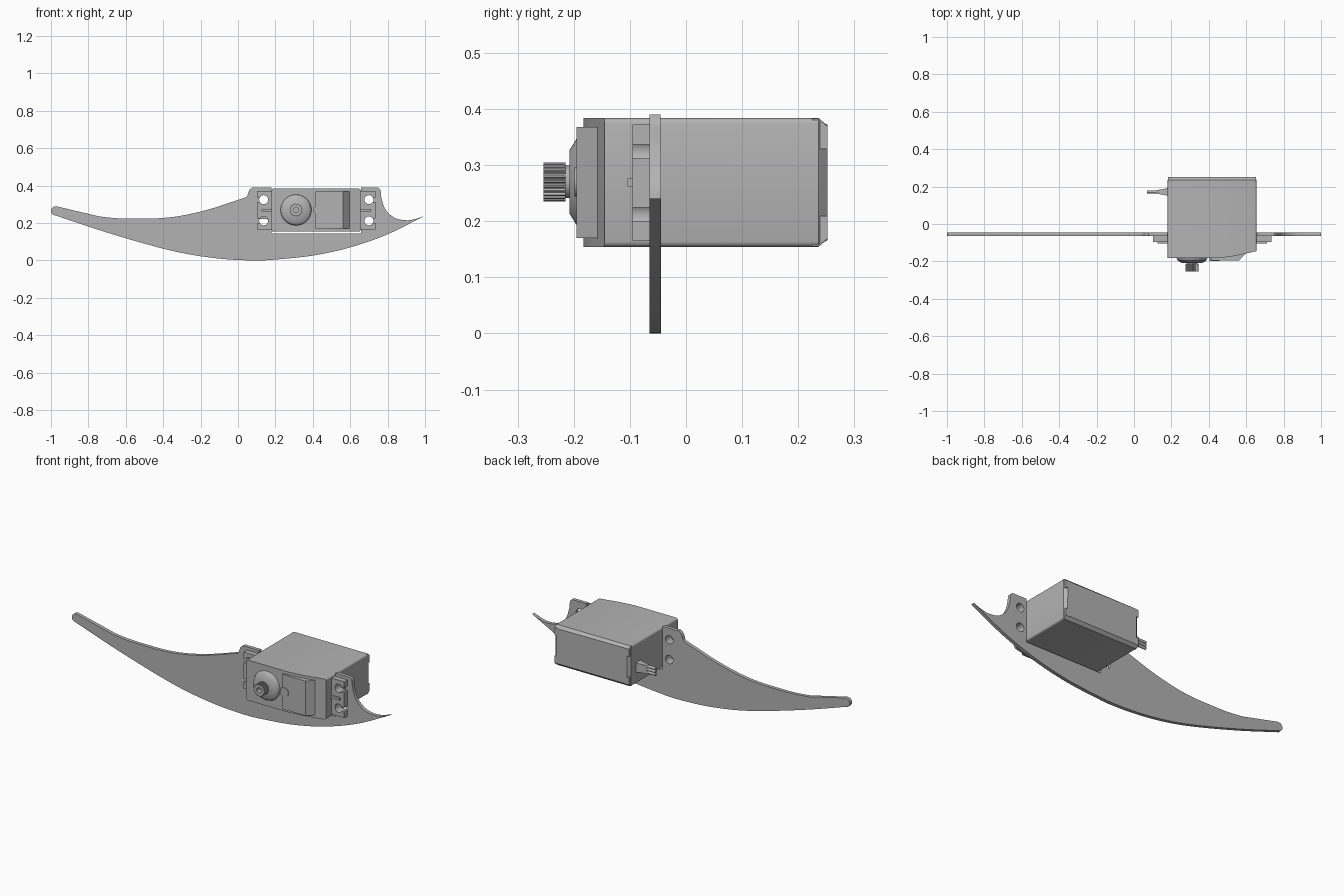
import bpy, bmesh
from math import sin, cos, pi, radians
from mathutils import Vector

cube = bpy.data.objects.get("Cube")
if cube:
    bpy.data.objects.remove(cube)

grey = bpy.data.materials.new("plain grey")
grey.use_nodes = True
grey.diffuse_color = (0.45, 0.45, 0.45, 1)
grey.node_tree.nodes["Principled BSDF"].inputs["Base Color"].default_value = (0.45, 0.45, 0.45, 1)

MID_X = 0.4185   # servo centre line
SHAFT = (0.31, 0.27)
HOLE_Z = (0.325, 0.212)


def finish(ob, name, angle=35):
    ob.name = name
    ob.data.materials.clear()
    ob.data.materials.append(grey)
    bpy.ops.object.select_all(action='DESELECT')
    ob.select_set(True)
    bpy.context.view_layer.objects.active = ob
    bpy.ops.object.shade_smooth_by_angle(angle=radians(angle))
    return ob


def smooth(points, steps=6):
    """Catmull-Rom curve through the points."""
    p = [Vector(q) for q in points]
    p = [2 * p[0] - p[1]] + p + [2 * p[-1] - p[-2]]
    out = []
    for a, b, c, d in zip(p, p[1:], p[2:], p[3:]):
        for i in range(steps):
            t = i / steps
            out.append(0.5 * (2 * b + (c - a) * t + (2 * a - 5 * b + 4 * c - d) * t * t
                              + (3 * b - a - 3 * c + d) * t ** 3))
    return [tuple(q) for q in out] + [tuple(points[-1])]


def arc(cx, cz, r, a0=0, a1=360, n=24):
    return [(cx + r * cos(radians(a0 + (a1 - a0) * i / n)),
             cz + r * sin(radians(a0 + (a1 - a0) * i / n))) for i in range(n + (a1 - a0 != 360))]


def sheet(name, loops, y0, y1):
    """Flat XZ outline with holes, thickened from y0 to y1."""
    cu = bpy.data.curves.new(name, 'CURVE')
    cu.dimensions = '2D'
    cu.fill_mode = 'BOTH'
    cu.extrude = (y1 - y0) / 2
    for loop in loops:
        s = cu.splines.new('POLY')
        s.points.add(len(loop) - 1)
        for pt, (x, z) in zip(s.points, loop):
            pt.co = (x, z, 0, 1)
        s.use_cyclic_u = True
    ob = bpy.data.objects.new(name, cu)
    bpy.context.collection.objects.link(ob)
    ob.location.y = (y0 + y1) / 2
    ob.rotation_euler.x = pi / 2
    bpy.ops.object.select_all(action='DESELECT')
    ob.select_set(True)
    bpy.context.view_layer.objects.active = ob
    bpy.ops.object.convert(target='MESH')
    ob = bpy.context.object
    bm = bmesh.new()
    bm.from_mesh(ob.data)
    bmesh.ops.remove_doubles(bm, verts=bm.verts, dist=1e-5)
    bmesh.ops.recalc_face_normals(bm, faces=bm.faces)
    bm.to_mesh(ob.data)
    bm.free()
    return finish(ob, name)


def prism(profile, axis, lo, hi):
    """Bmesh of a polygon extruded along axis 0 (profile y,z) or 2 (profile x,y)."""
    bm = bmesh.new()
    place = (lambda a, b: (lo, a, b)) if axis == 0 else (lambda a, b: (a, b, lo))
    f = bm.faces.new([bm.verts.new(place(a, b)) for a, b in profile])
    ext = bmesh.ops.extrude_face_region(bm, geom=[f])["geom"]
    move = Vector((0, 0, 0))
    move[axis] = hi - lo
    bmesh.ops.translate(bm, vec=move, verts=[v for v in ext if isinstance(v, bmesh.types.BMVert)])
    bmesh.ops.recalc_face_normals(bm, faces=bm.faces)
    return bm


def to_object(name, bm):
    me = bpy.data.meshes.new(name)
    bm.to_mesh(me)
    bm.free()
    ob = bpy.data.objects.new(name, me)
    bpy.context.collection.objects.link(ob)
    return finish(ob, name)


def box(name, x, y, z):
    return to_object(name, prism([(x[0], y[0]), (x[1], y[0]), (x[1], y[1]), (x[0], y[1])], 2, *z))


def frustum(name, centre, r_back, r_front, y_back, y_front):
    bpy.ops.mesh.primitive_cone_add(vertices=40, radius1=r_back, radius2=r_front,
                                    depth=y_back - y_front, rotation=(pi / 2, 0, 0),
                                    location=(centre[0], (y_back + y_front) / 2, centre[1]))
    return finish(bpy.context.object, name)


# Curved arm plate with an open slot for the servo and four screw holes
bottom = smooth([(1, 0.24), (0.8, 0.14), (0.6, 0.07), (0.4, 0.026), (0.2, 0.005), (0.08, 0),
                 (-0.1, 0.01), (-0.3, 0.04), (-0.5, 0.09), (-0.75, 0.165), (-0.98, 0.242)])
tip = arc(-0.975, 0.265, 0.025, 250, 80, 10)
top_left = smooth([(-0.74, 0.235), (-0.65, 0.226), (-0.55, 0.224), (-0.42, 0.226), (-0.3, 0.24),
                   (-0.15, 0.275), (0.04, 0.337)])
shoulder = smooth([(0.05, 0.345), (0.06, 0.375), (0.077, 0.39)], 4)
slot = [(0.178, 0.39), (0.178, 0.143), (0.658, 0.143), (0.658, 0.39)]
hook = smooth([(0.75, 0.39), (0.762, 0.375), (0.768, 0.33), (0.79, 0.27), (0.84, 0.227),
               (0.9, 0.215), (0.95, 0.222), (1, 0.24)])
outline = bottom + tip + top_left + shoulder + slot + hook[:-1]
holes = [arc(x, z, 0.024) for x in (0.137, 2 * MID_X - 0.137) for z in HOLE_Z]
sheet("arm_plate", [outline] + holes, -0.065, -0.045)

# Servo case: sloped front, rounded long edges, chamfered back
bm = prism([(0.18, -0.183), (0.45, -0.183), (0.54, -0.171), (0.655, -0.145),
            (0.655, 0.236), (0.18, 0.236)], 2, 0.154, 0.384)
long_edges = [e for e in bm.edges
              if abs(e.verts[0].co.x - e.verts[1].co.x) < 1e-4
              and abs(e.verts[0].co.z - e.verts[1].co.z) < 1e-4]
bmesh.ops.bevel(bm, geom=long_edges, offset=0.01, segments=3, profile=0.5, affect='EDGES')
back = [f for f in bm.faces if f.normal.y > 0.9]
bmesh.ops.inset_region(bm, faces=back, thickness=0.016, depth=0.016)
to_object("servo_case", bm)

# Corner pads on the back of the case
for i, x in enumerate((0.183, 0.622)):
    for j, flip in enumerate((1, -1)):
        zz = lambda d: 0.269 + flip * d
        to_object(f"back_corner_pad_{i}{j}",
                  prism([(0.225, zz(0.06)), (0.252, zz(0.06)), (0.252, zz(0.1)),
                         (0.236, zz(0.114)), (0.225, zz(0.114))], 0, x, x + 0.03))

# Raised gear cover with a sloped end, and its half-round tab
to_object("gear_cover", prism([(0.415, -0.15), (0.415, -0.195), (0.562, -0.195),
                               (0.597, -0.158), (0.597, -0.15)], 2, 0.17, 0.368))
sheet("cover_tab", [arc(0.43, 0.27, 0.026)], -0.199, -0.183)

# Output boss, shaft and toothed spline
frustum("boss_base", SHAFT, 0.084, 0.077, -0.18, -0.195)
frustum("boss_cone", SHAFT, 0.077, 0.056, -0.195, -0.208)
frustum("output_shaft", SHAFT, 0.029, 0.029, -0.2, -0.225)
teeth = 24
gear = []
for i in range(teeth * 4):
    r = 0.035 if i % 4 < 2 else 0.031
    a = 2 * pi * i / (teeth * 4)
    gear.append((SHAFT[0] + r * cos(a), SHAFT[1] + r * sin(a)))
sheet("spline_gear", [gear, arc(*SHAFT, 0.015)], -0.254, -0.215)

# Mounting ears: screw holes open outwards through narrow slots
ear = [(0.182, 0.166), (0.182, 0.372), (0.102, 0.372)]
for z in HOLE_Z:
    ear += [(0.102, z + 0.012)] + arc(0.137, z, 0.024, 150, -150, 20) + [(0.102, z - 0.012)]
ear += [(0.102, 0.166)]
for side, f in (("right", lambda x: x), ("left", lambda x: 2 * MID_X - x)):
    sheet(side + "_ear", [[(f(x), z) for x, z in ear]], -0.095, -0.064)
    box(side + "_ear_rib", sorted((f(0.125), f(0.185))), (-0.104, -0.09), (0.262, 0.276))

# Cable: tapered strain relief and three wires
bm = prism([(0.19, 0.15), (0.19, 0.195), (0.165, 0.188), (0.12, 0.181), (0.12, 0.163),
            (0.15, 0.157)], 2, 0.215, 0.275)
for v in bm.verts:
    if v.co.x < 0.17:
        v.co.z = 0.245 + (v.co.z - 0.245) * 0.8
to_object("strain_relief", bm)
for i in (-1, 0, 1):
    bpy.ops.mesh.primitive_cylinder_add(vertices=16, radius=0.008, depth=0.07,
                                        rotation=(0, pi / 2, 0),
                                        location=(0.104, 0.172, 0.245 + i * 0.0165))
    finish(bpy.context.object, f"wire_{i + 2}")
